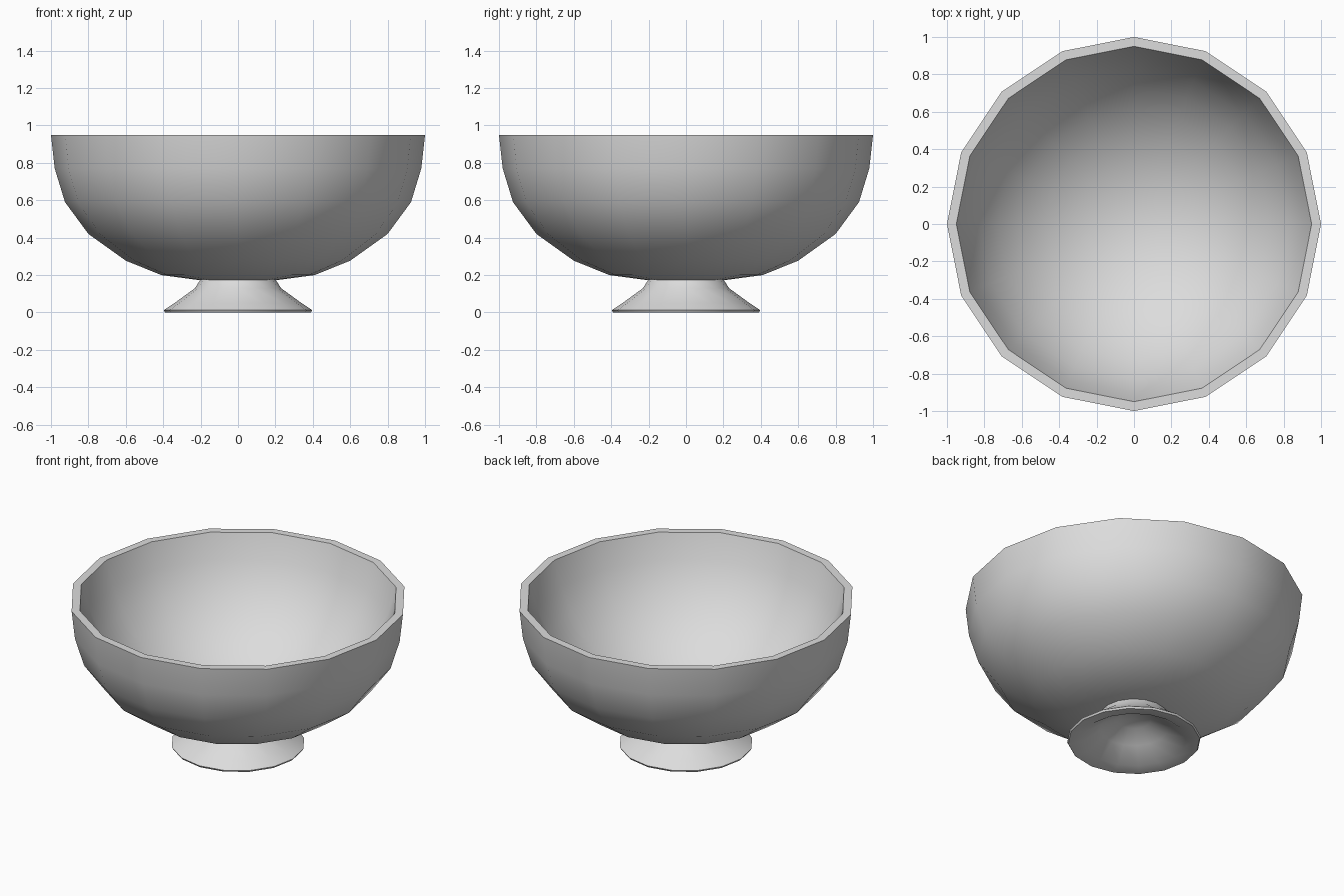
import bpy
import bmesh
from math import asin, cos, sin, tau, radians

SIDES = 16

old = bpy.data.objects.get("Cube")
if old:
    bpy.data.objects.remove(old, do_unlink=True)

grey = bpy.data.materials.new("pale_grey")
grey.use_nodes = True
colour = (0.72, 0.72, 0.72, 1)
grey.diffuse_color = colour
grey.node_tree.nodes["Principled BSDF"].inputs["Base Color"].default_value = colour


def lathe(name, profile):
    """Turn a (radius, height) profile about z; zero radius makes a pole."""
    bm = bmesh.new()
    rings = []
    for r, z in profile:
        count = SIDES if r else 1
        rings.append([bm.verts.new((r * cos(tau * i / SIDES), r * sin(tau * i / SIDES), z))
                      for i in range(count)])
    for a, b in zip(rings, rings[1:]):
        for i in range(SIDES):
            j = (i + 1) % SIDES
            corners = [a[i % len(a)], a[j % len(a)], b[j % len(b)], b[i % len(b)]]
            bm.faces.new(list(dict.fromkeys(corners)))
    bmesh.ops.recalc_face_normals(bm, faces=bm.faces)
    mesh = bpy.data.meshes.new(name)
    bm.to_mesh(mesh)
    bm.free()
    mesh.materials.append(grey)
    obj = bpy.data.objects.new(name, mesh)
    bpy.context.collection.objects.link(obj)
    bpy.ops.object.select_all(action="DESELECT")
    obj.select_set(True)
    bpy.context.view_layer.objects.active = obj
    bpy.ops.object.shade_smooth_by_angle(angle=radians(50))
    return obj


# Bowl: outer wall from the underside up, then a hollow shaped as a ball's cap
outer = [(0, 0.165), (0.2, 0.172), (0.41, 0.2), (0.6, 0.277), (0.8, 0.42),
         (0.925, 0.59), (0.98, 0.77), (1, 0.95)]
RIM, BALL, STEPS = 0.95, 0.97, 8
opening = asin(RIM / BALL)
centre_z = 0.95 + BALL * cos(opening)
angles = [opening * (STEPS - i) / STEPS for i in range(STEPS)]
inner = [(BALL * sin(a), centre_z - BALL * cos(a)) for a in angles]
lathe("bowl", outer + inner + [(0, centre_z - BALL)])

# Foot: flared outer wall, thin edge, flat lip and hollow underside
lathe("foot", [
    (0, 0.17), (0.2, 0.178), (0.23, 0.13), (0.34, 0.05), (0.397, 0.012),
    (0.39, 0), (0.31, 0.01), (0.2, 0.085), (0.1, 0.145), (0, 0.16)])
